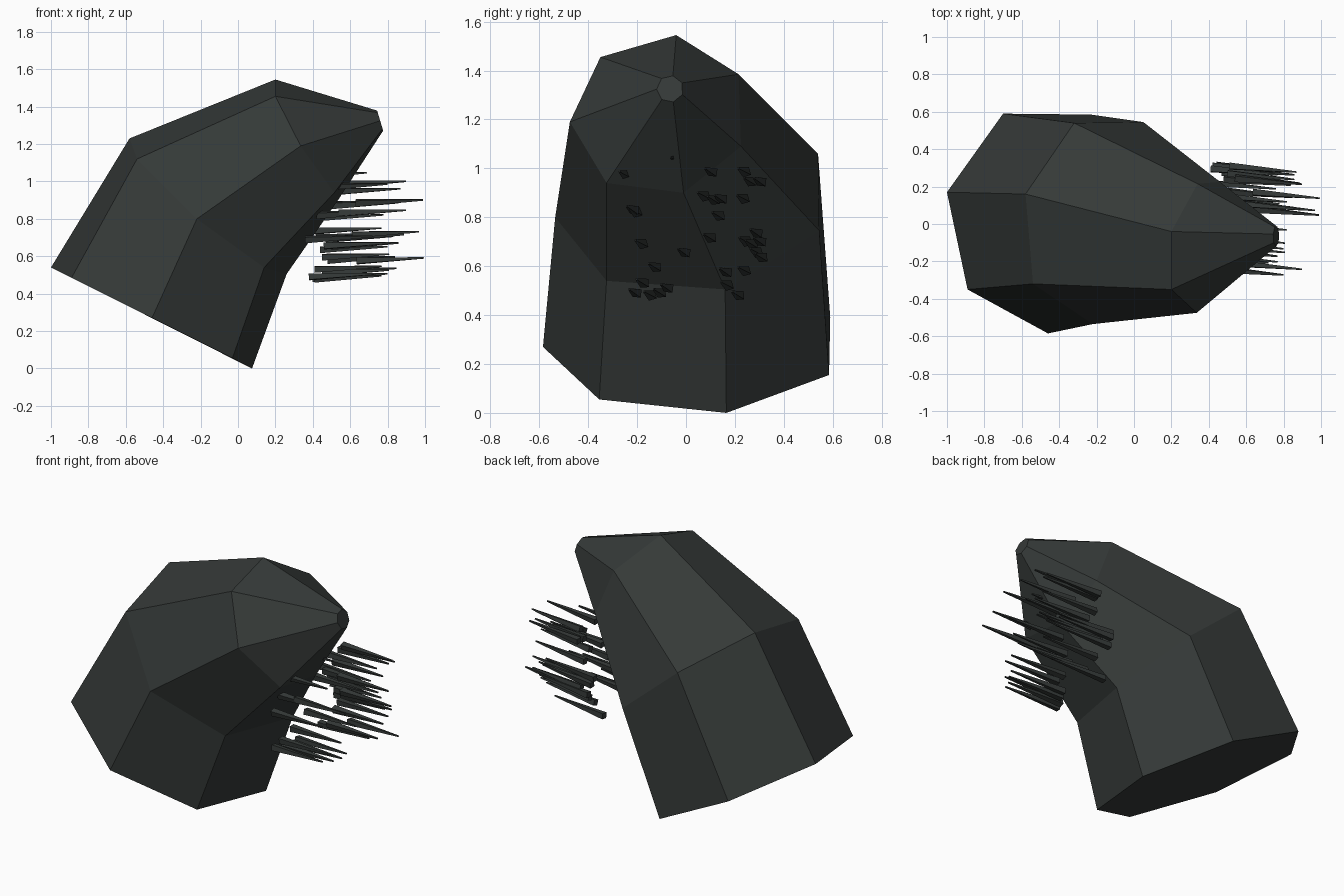
import bpy, bmesh, math
from mathutils import Vector

SIDES = 7
LENGTH = 0.36

dark = bpy.data.materials.new("dark_stone")
dark.diffuse_color = (0.035, 0.041, 0.039, 1)


def finish(bm, name):
    bmesh.ops.recalc_face_normals(bm, faces=bm.faces)
    mesh = bpy.data.meshes.new(name)
    bm.to_mesh(mesh)
    bm.free()
    mesh.materials.append(dark)
    obj = bpy.data.objects.new(name, mesh)
    bpy.context.collection.objects.link(obj)
    return obj


def loft(bm, rings):
    """Bridge matching rings of points and cap both ends."""
    loops = [[bm.verts.new(p) for p in ring] for ring in rings]
    for a, b in zip(loops, loops[1:]):
        n = len(a)
        for i in range(n):
            j = (i + 1) % n
            bm.faces.new((a[i], a[j], b[j], b[i]))
    bm.faces.new(loops[0])
    bm.faces.new(loops[-1])


# Bent seven-sided body: base, middle and shoulder rings, then a small blunt tip
base = [(-1, .17, .54), (-.89, -.35, .485), (-.46, -.585, .27), (-.03, -.355, .055),
        (.075, .165, 0), (-.23, .585, .155), (-.70, .59, .39)]
middle = [(-.58, .16, 1.23), (-.54, -.32, 1.12), (-.22, -.535, .80), (.14, -.325, .54),
          (.26, .16, .505), (.05, .545, .745), (-.32, .54, 1.06)]
shoulder = [(.20, -.04, 1.545), (.20, -.35, 1.455), (.335, -.475, 1.19), (.515, -.325, .94),
            (.535, -.01, .90), (.46, .225, 1.09), (.34, .215, 1.385)]
tip = []
for k in range(SIDES):
    a = math.radians(78 + 360 / SIDES * k)
    dz = .055 * math.sin(a)
    tip.append((.76 - .3 * dz, -.065 + .055 * math.cos(a), 1.325 + dz))

bm = bmesh.new()
loft(bm, [base, middle, shoulder, tip])
finish(bm, "rock_body")

# Bristles: (start x, y, z) of each thin four-sided spike on the front face
starts = [
    (.44, -.24, .97), (.33, -.03, 1.03), (.53, .11, .985), (.54, .245, .985),
    (.50, .27, .945), (.51, .31, .945), (.63, .08, .885), (.50, .12, .87),
    (.46, .15, .875), (.48, .24, .875), (.42, .14, .805), (.54, -.21, .83),
    (.42, -.20, .82), (.61, .105, .715), (.46, .00, .655), (.36, -.175, .69),
    (.45, -.12, .595), (.41, .295, .735), (.53, .25, .70), (.47, .275, .69),
    (.42, .31, .70), (.50, .295, .655), (.44, .315, .635), (.635, .17, .575),
    (.48, .245, .58), (.41, -.17, .53), (.38, -.20, .49), (.41, -.14, .48),
    (.44, -.10, .49), (.45, -.07, .51), (.49, .175, .52), (.40, .22, .48)]
axis = Vector((1, -.09, .045)).normalized()
side = axis.cross(Vector((0, 0, 1))).normalized()
up = side.cross(axis)

bm = bmesh.new()
for i, s in enumerate(starts):
    rings = []
    for t, r in ((0, .024), (1, .005)):
        c = Vector(s) + axis * LENGTH * t
        rings.append([c + r * (side * math.cos(a) + up * math.sin(a))
                      for a in (math.pi / 2 * k + .5 + .2 * (i % 3) for k in range(4))])
    loft(bm, rings)
finish(bm, "bristles")
